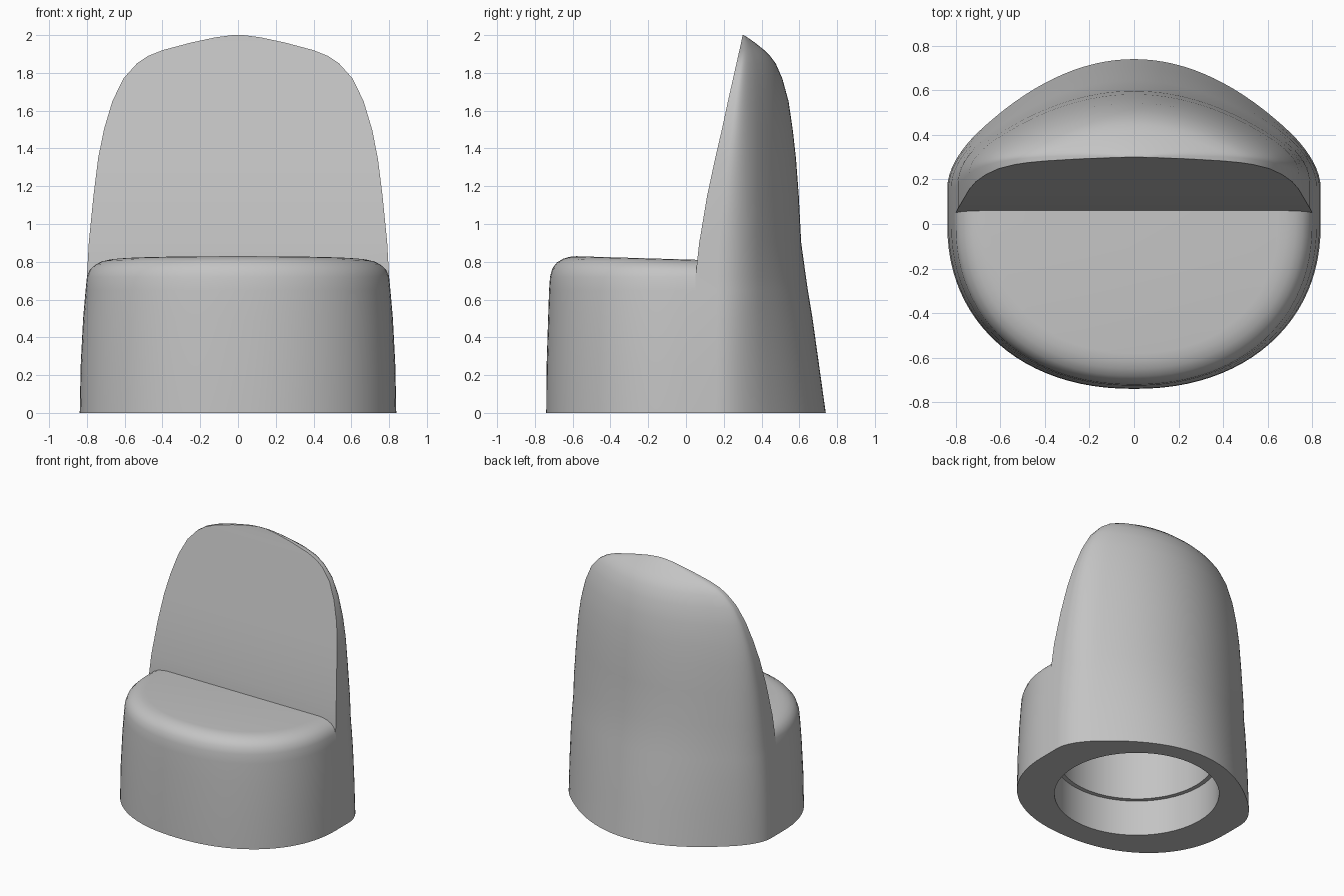
import bpy
import bmesh
from math import cos, sin, pi, radians

if "Cube" in bpy.data.objects:
    bpy.data.objects.remove(bpy.data.objects["Cube"], do_unlink=True)

STEPS = 48

grey = bpy.data.materials.new("plain grey")
grey.use_nodes = True
grey.diffuse_color = (0.55, 0.55, 0.55, 1)
grey.node_tree.nodes["Principled BSDF"].inputs["Base Color"].default_value = (0.55, 0.55, 0.55, 1)


def half_oval(width, depth, power):
    """Half of a superellipse, running from +x round to -x."""
    points = []
    for i in range(STEPS + 1):
        a = pi * i / STEPS
        c, s = cos(a), max(sin(a), 0)
        x = width * abs(c) ** (2 / power) * (1 if c > 0 else -1)
        points.append((x, depth * s ** (2 / power)))
    return points


def back_outline(width, front, corner, back):
    """Straight side, soft corner and arched back, mirrored from +x to -x."""
    edge = 0.85
    start = (corner + front) / 2
    arch = lambda t: corner + (back - corner) * (1 - t * t)
    side = [(width, front)]
    for i in range(9):
        u = i / 8
        a, b, c = (1 - u) ** 2, 2 * u * (1 - u), u * u
        side.append((width * (a + b + c * edge), a * start + b * corner + c * arch(edge)))
    for i in range(1, 16):
        t = edge * (1 - i / 16)
        side.append((width * t, arch(t)))
    return side + [(0, back)] + [(-x, y) for x, y in reversed(side)]


def loft(name, rings):
    """Skin closed rings of equal length and cap both ends."""
    bm = bmesh.new()
    loops = [[bm.verts.new(p) for p in ring] for ring in rings]
    count = len(loops[0])
    for low, high in zip(loops, loops[1:]):
        for i in range(count):
            j = (i + 1) % count
            bm.faces.new((low[i], low[j], high[j], high[i]))
    bm.faces.new(loops[0][::-1])
    bm.faces.new(loops[-1])
    bmesh.ops.recalc_face_normals(bm, faces=bm.faces)
    mesh = bpy.data.meshes.new(name)
    bm.to_mesh(mesh)
    bm.free()
    obj = bpy.data.objects.new(name, mesh)
    bpy.context.collection.objects.link(obj)
    obj.data.materials.append(grey)
    return obj


def round_cutter(name, radius, bottom, top):
    bpy.ops.mesh.primitive_cylinder_add(
        vertices=64, radius=radius, depth=top - bottom, location=(0, .03, (top + bottom) / 2))
    cutter = bpy.context.object
    cutter.name = name
    cutter.hide_render = True
    cutter.data.materials.append(grey)
    return cutter


# Backrest sections: height, half width, front y, corner y, back y
back_sections = [
    (0, .838, .05, .27, .74),
    (.25, .833, .05, .27, .705),
    (.5, .82, .05, .275, .67),
    (.65, .807, .05, .28, .645),
    (.72, .8, .05, .28, .635),
    (.9, .79, .07, .285, .61),
    (1.15, .765, .112, .29, .597),
    (1.35, .74, .155, .295, .582),
    (1.5, .71, .19, .3, .565),
    (1.65, .665, .222, .305, .543),
    (1.77, .607, .249, .31, .51),
    (1.85, .535, .267, .315, .475),
    (1.89, .475, .276, .318, .445),
    (1.92, .4, .283, .32, .415),
    (1.96, .25, .292, .318, .365),
    (1.988, .12, .297, .312, .325),
    (2, .03, .3, .301, .305),
]
backrest = loft("backrest", [
    [(x, y, z) for x, y in back_outline(w, front, corner, back)]
    for z, w, front, corner, back in back_sections])

# Seat sections: height, half width, front depth
seat_sections = [
    (0, .838, .74),
    (.25, .833, .738),
    (.5, .82, .73),
    (.65, .807, .725),
    (.72, .8, .72),
    (.765, .784, .707),
    (.795, .757, .683),
    (.815, .725, .65),
    (.826, .685, .615),
    (.83, .645, .58),
]
rings = []
for z, w, depth in seat_sections:
    lean = max(0, z - .72)
    end = .05 + lean * .25
    outline = [(w, end)] + [(x, -y) for x, y in half_oval(w, depth, 2.17)] + [(-w, end)]
    # The seat top dips slightly toward the backrest
    rings.append([(x, y, z - lean * .27 * (y + .6)) for x, y in outline])
seat = loft("seat", rings)

# Stepped round hollow in the underside
cutters = [round_cutter("wide_hollow", .577, -.1, .275),
           round_cutter("inner_hollow", .545, .2, .72)]
for part in (backrest, seat):
    bpy.ops.object.select_all(action="DESELECT")
    part.select_set(True)
    bpy.context.view_layer.objects.active = part
    for cutter in cutters:
        mod = part.modifiers.new(cutter.name, "BOOLEAN")
        mod.operation = "DIFFERENCE"
        mod.solver = "EXACT"
        mod.object = cutter
        bpy.ops.object.modifier_apply(modifier=mod.name)
    bpy.ops.object.shade_smooth_by_angle(angle=radians(40))

for cutter in cutters:
    bpy.data.objects.remove(cutter, do_unlink=True)
